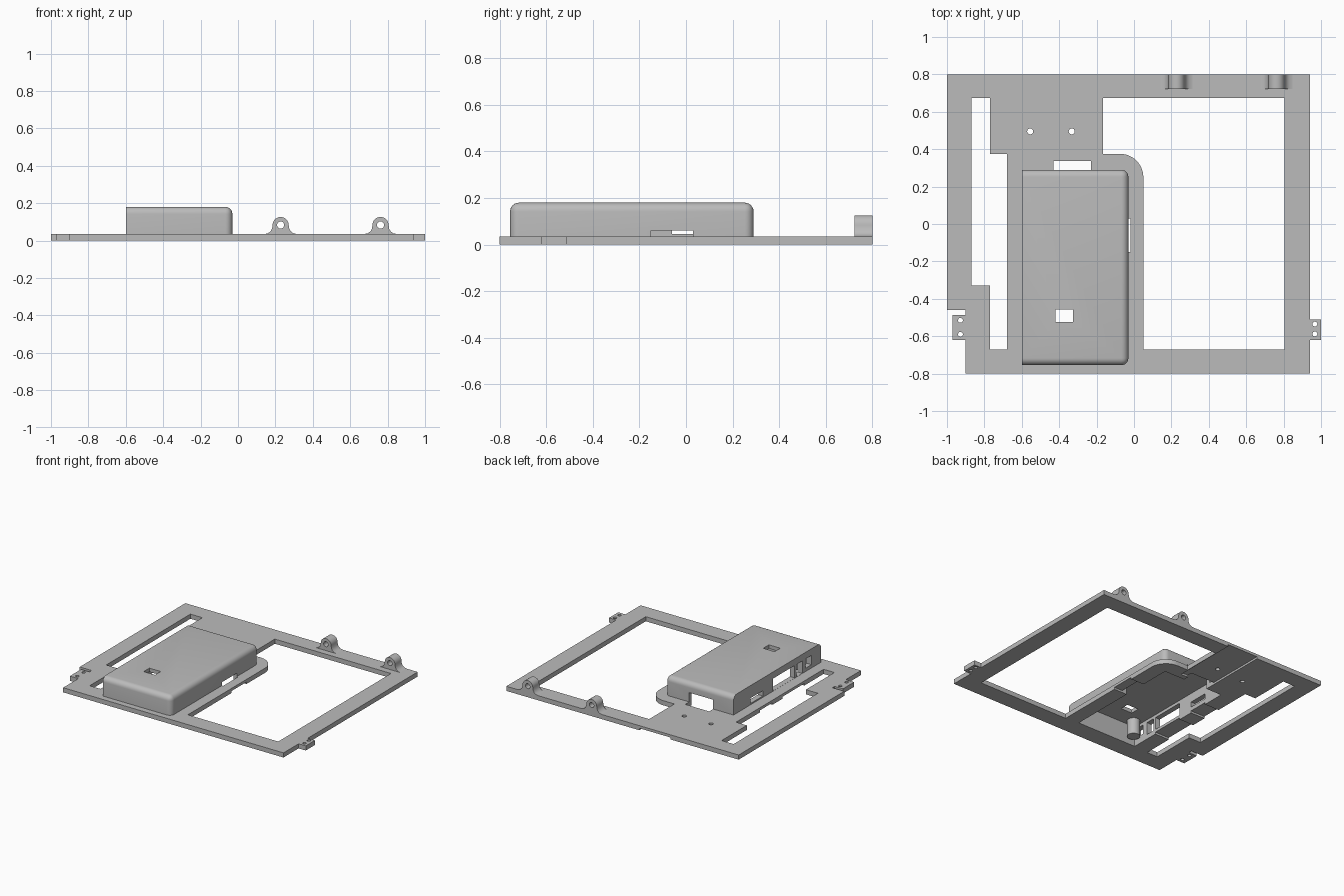
import bpy, bmesh, math
from mathutils import Vector

old = bpy.data.objects.get("Cube")
if old:
    bpy.data.objects.remove(old, do_unlink=True)

grey = bpy.data.materials.new("plain grey")
grey.use_nodes = True
COLOUR = (0.5, 0.5, 0.5, 1)
grey.diffuse_color = COLOUR
grey.node_tree.nodes["Principled BSDF"].inputs["Base Color"].default_value = COLOUR

T = 0.035          # plate thickness
TOP = 0.18         # case height


def add(name, bm):
    bmesh.ops.recalc_face_normals(bm, faces=bm.faces)
    mesh = bpy.data.meshes.new(name)
    bm.to_mesh(mesh)
    bm.free()
    mesh.materials.append(grey)
    obj = bpy.data.objects.new(name, mesh)
    bpy.context.scene.collection.objects.link(obj)
    return obj


def extrude(name, points, direction):
    bm = bmesh.new()
    face = bm.faces.new([bm.verts.new(p) for p in points])
    new = bmesh.ops.extrude_face_region(bm, geom=[face])["geom"]
    verts = [g for g in new if isinstance(g, bmesh.types.BMVert)]
    bmesh.ops.translate(bm, verts=verts, vec=direction)
    return add(name, bm)


def prism(name, outline, z0, z1):
    return extrude(name, [(x, y, z0) for x, y in outline], (0, 0, z1 - z0))


def box(name, x0, x1, y0, y1, z0, z1):
    return prism(name, [(x0, y0), (x1, y0), (x1, y1), (x0, y1)], z0, z1)


def arc(cx, cy, r, a0, a1, n):
    angles = [math.radians(a0 + (a1 - a0) * i / n) for i in range(n + 1)]
    return [(cx + r * math.cos(a), cy + r * math.sin(a)) for a in angles]


def drill(x, y, r):
    return prism("drill", arc(x, y, r, 0, 345, 23), -0.1, 0.1)


def cut(obj, cutters):
    for c in cutters:
        mod = obj.modifiers.new("cut", 'BOOLEAN')
        mod.operation, mod.solver, mod.object = 'DIFFERENCE', 'EXACT', c
    deps = bpy.context.evaluated_depsgraph_get()
    mesh = bpy.data.meshes.new_from_object(obj.evaluated_get(deps))
    obj.modifiers.clear()
    obj.data = mesh


# Base plate with its side tabs
plate = prism("base_plate", [
    (-1, 0.8), (-1, -0.46), (-0.9, -0.46), (-0.9, -0.487), (-0.97, -0.487),
    (-0.97, -0.62), (-0.9, -0.62), (-0.9, -0.8), (0.94, -0.8), (0.94, -0.62),
    (1, -0.62), (1, -0.51), (0.94, -0.51), (0.94, 0.8)], 0, T)

# Large window with the rounded bracket corner, and the stepped side slot
window = prism("window_cutter", [
    (0.805, 0.675), (-0.165, 0.675), (-0.165, 0.375)]
    + arc(-0.075, 0.25, 0.125, 90, 0, 12)
    + [(0.05, -0.67), (0.805, -0.67)], -0.1, 0.1)
slot = prism("slot_cutter", [
    (-0.87, 0.675), (-0.77, 0.675), (-0.77, 0.375), (-0.68, 0.375),
    (-0.68, -0.67), (-0.77, -0.67), (-0.77, -0.33), (-0.87, -0.33)], -0.1, 0.1)

# Case interior, ports and the openings they leave in the plate
cavity = box("cavity_cutter", -0.56, -0.06, -0.66, 0.26, -0.1, 0.152)
back_port = box("back_port_cutter", -0.43, -0.23, 0.2, 0.338, -0.1, 0.105)
right_port = box("right_port_cutter", -0.1, -0.02, -0.15, 0.03, -0.1, 0.06)
top_port = box("top_port_cutter", -0.42, -0.325, -0.525, -0.457, 0.1, 0.3)
side_ports = [box("side_port_cutter", -0.7, -0.5, y0, y1, z0, z1)
              for y0, y1, z0, z1 in [(-0.06, 0.09, 0.045, 0.085),
                                     (-0.44, -0.18, 0.036, 0.13),
                                     (-0.53, -0.46, 0.036, 0.13),
                                     (-0.64, -0.57, 0.06, 0.13)]]

# Shallow cable channels on the underside
channels = [box("channel_cutter", -0.43, -0.17, 0.3, 0.9, -0.1, 0.015),
            box("channel_cutter", -0.7, -0.5, -0.06, 0.09, -0.1, 0.015),
            box("channel_cutter", -0.7, -0.5, -0.44, -0.18, -0.1, 0.015),
            box("channel_cutter", -0.1, 0.1, -0.15, 0.03, -0.1, 0.015)]

drills = [drill(x, y, r) for x, y, r in [
    (-0.555, 0.495, 0.016), (-0.333, 0.495, 0.016),
    (-0.928, -0.515, 0.013), (-0.928, -0.59, 0.013),
    (0.967, -0.535, 0.013), (0.967, -0.588, 0.013)]]

cut(plate, [window, slot, cavity, back_port, right_port] + channels + drills)

# Raised case: rounded everywhere except the left-hand port wall and the base
case = box("raised_case", -0.6, -0.03, -0.755, 0.29, T, TOP)
bm = bmesh.new()
bm.from_mesh(case.data)
rounded = []
for e in bm.edges:
    a, b = (v.co for v in e.verts)
    mid = (a + b) / 2
    on_port_wall = mid.x < -0.59
    on_base = mid.z < T + 0.01
    if not on_port_wall and not on_base:
        rounded.append(e)
bmesh.ops.bevel(bm, geom=rounded, offset=0.038, segments=6, profile=0.5,
                affect='EDGES')
bm.to_mesh(case.data)
bm.free()
cut(case, [cavity, back_port, right_port, top_port] + side_ports)

# Screw post inside the case
post = prism("screw_post", arc(-0.5, -0.6, 0.045, 0, 345, 23), 0.03, 0.155)

# Hinge lugs: flared foot, round head and pin hole
lugs = []
HZ = 0.083
for name, x in (("hinge_lug_inner", 0.228), ("hinge_lug_outer", 0.762)):
    right_foot = [(0.085, T), (0.068, 0.039), (0.054, 0.049), (0.046, 0.064)]
    head = arc(0, HZ, 0.043, 0, 180, 18)
    left_foot = [(-px, pz) for px, pz in reversed(right_foot)]
    profile = [(x + px, 0.723, pz) for px, pz in right_foot + head + left_foot]
    lug = extrude(name, profile, (0, 0.077, 0))
    pin = extrude("pin_cutter", [(px, 0.6, pz) for px, pz in
                                 arc(x, HZ, 0.019, 0, 345, 23)], (0, 0.4, 0))
    cut(lug, [pin])
    lugs.append(lug)

# Remove the cutters and shade the parts
parts = [plate, case, post] + lugs
for obj in list(bpy.context.scene.collection.objects):
    if "cutter" in obj.name or obj.name.startswith("drill"):
        bpy.data.objects.remove(obj, do_unlink=True)
bpy.ops.object.select_all(action='DESELECT')
for obj in parts:
    obj.select_set(True)
bpy.context.view_layer.objects.active = plate
bpy.ops.object.shade_smooth_by_angle(angle=math.radians(30))
